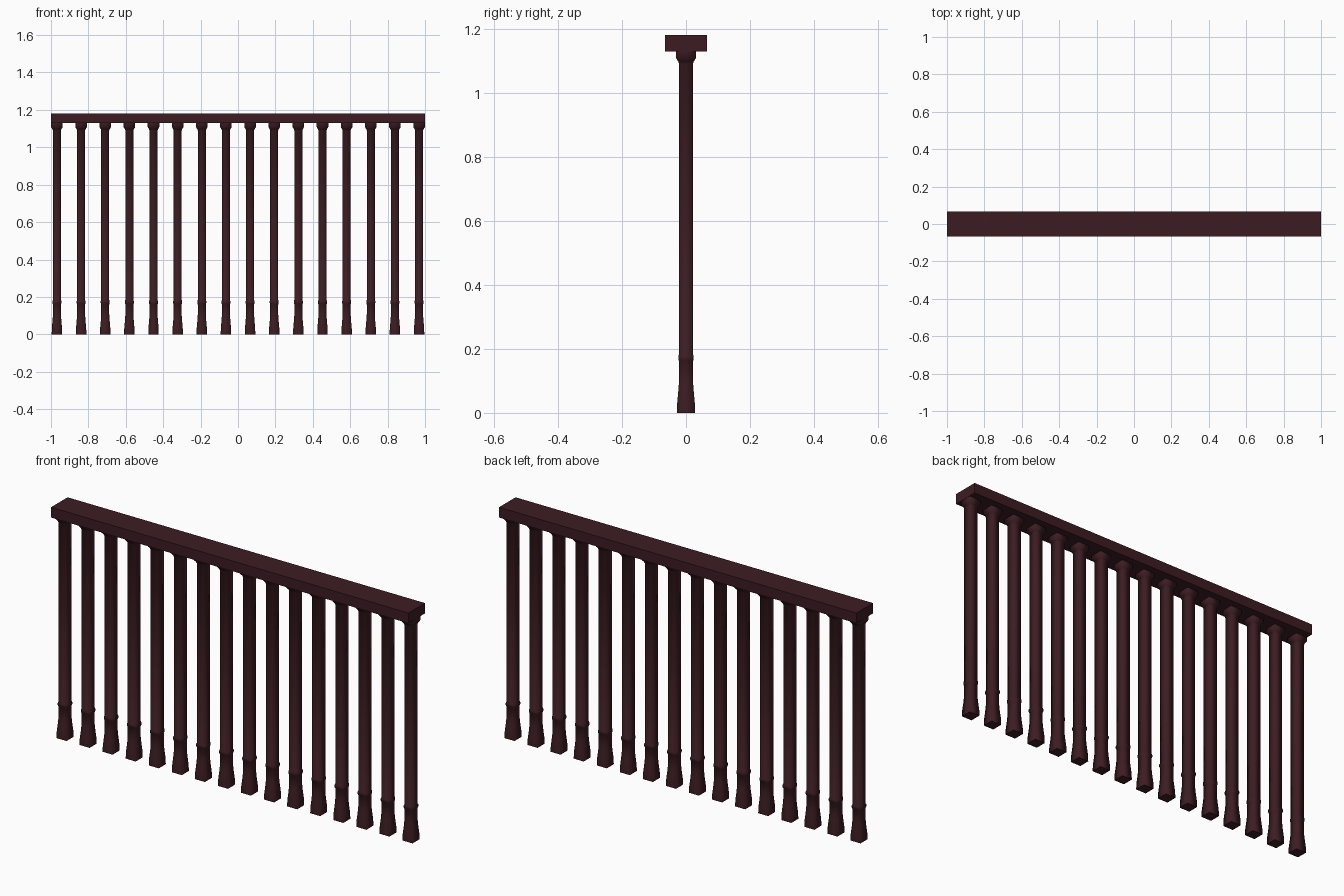
import bpy, bmesh

if "Cube" in bpy.data.objects:
    bpy.data.objects.remove(bpy.data.objects["Cube"])

wood = bpy.data.materials.new("dark_red_wood")
wood.diffuse_color = (0.045, 0.012, 0.016, 1)
wood.use_nodes = True
wood.node_tree.nodes["Principled BSDF"].inputs["Base Color"].default_value = wood.diffuse_color

# Square baluster profile: (half width, height)
PROFILE = [(0.028, 0), (0.0275, 0.03), (0.0235, 0.075), (0.0215, 0.105), (0.0215, 0.16),
           (0.024, 0.167), (0.024, 0.177), (0.0215, 0.184), (0.0215, 1.09),
           (0.024, 1.097), (0.031, 1.108), (0.031, 1.13)]


def add_object(name, bm):
    mesh = bpy.data.meshes.new(name)
    bmesh.ops.recalc_face_normals(bm, faces=bm.faces)
    bm.to_mesh(mesh)
    bm.free()
    mesh.materials.append(wood)
    obj = bpy.data.objects.new(name, mesh)
    bpy.context.collection.objects.link(obj)
    return obj


# Baluster: square rings lofted up the profile, softly shaded sides
bm = bmesh.new()
rings = [[bm.verts.new((sx * r, sy * r, z)) for sx, sy in ((-1, -1), (1, -1), (1, 1), (-1, 1))]
         for r, z in PROFILE]
for a, b in zip(rings, rings[1:]):
    for i in range(4):
        j = (i + 1) % 4
        bm.faces.new((a[i], a[j], b[j], b[i])).smooth = True
bm.faces.new(rings[0][::-1])
bm.faces.new(rings[-1])
first = add_object("baluster_01", bm)

# Row of 16 balusters
COUNT, END = 16, 0.968
for i in range(COUNT):
    obj = first
    if i:
        obj = bpy.data.objects.new(f"baluster_{i + 1:02d}", first.data)
        bpy.context.collection.objects.link(obj)
    obj.location.x = -END + 2 * END * i / (COUNT - 1)

# Handrail
bm = bmesh.new()
bmesh.ops.create_cube(bm, size=1)
bmesh.ops.scale(bm, vec=(2, 0.132, 0.052), verts=bm.verts)
rail = add_object("handrail", bm)
rail.location.z = 1.155
